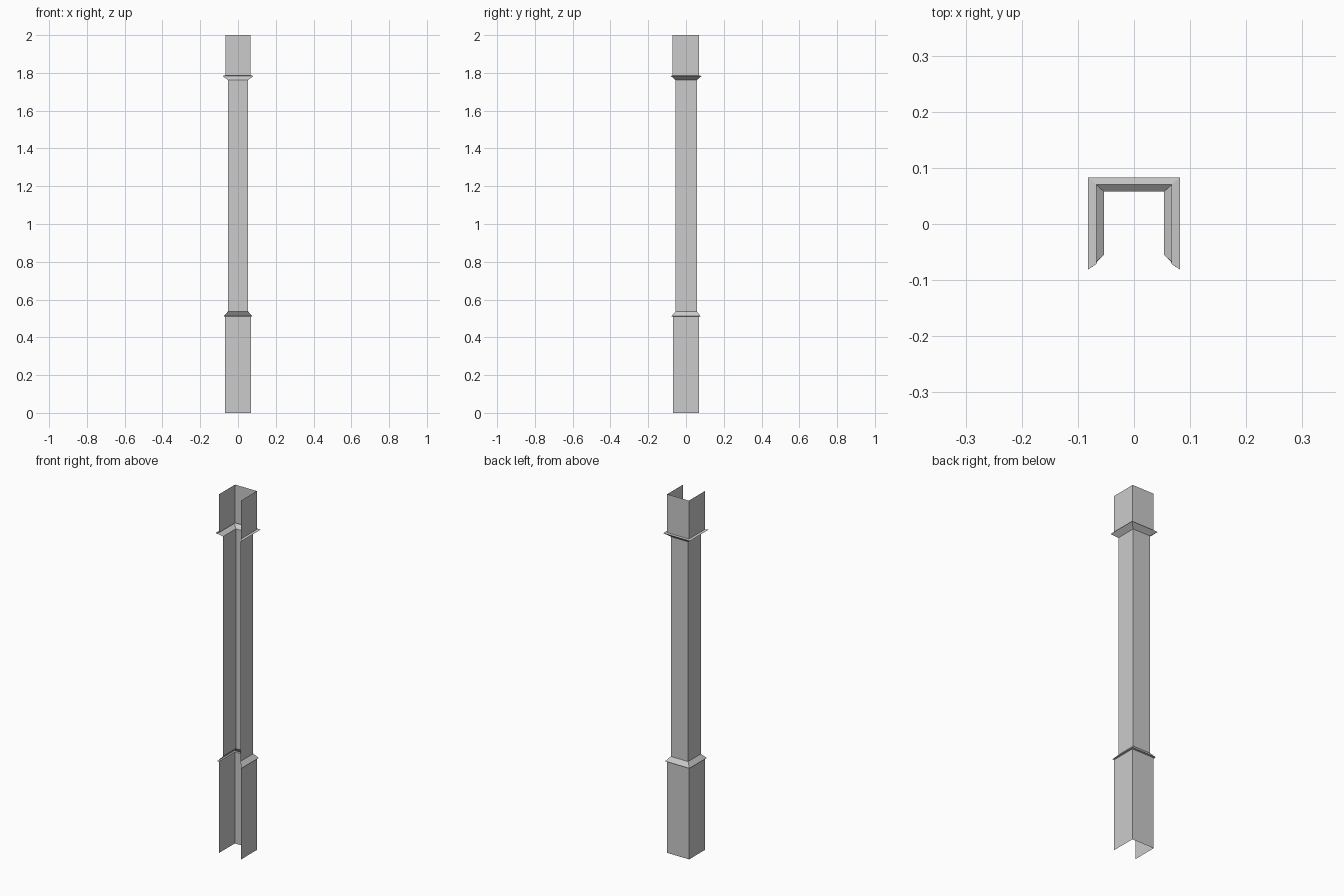
import bpy, bmesh

if "Cube" in bpy.data.objects:
    bpy.data.objects.remove(bpy.data.objects["Cube"])


def channel(name, rings):
    """Open-fronted square sleeve: each ring is (z, half width x, front y, back y)."""
    bm = bmesh.new()
    rows = []
    for z, h, front, back in rings:
        pts = [(-h, front), (-h, back), (h, back), (h, front)]
        rows.append([bm.verts.new((x, y, z)) for x, y in pts])
    for lo, hi in zip(rows, rows[1:]):
        for i in range(3):
            # wound so that normals point outward
            bm.faces.new((lo[i + 1], lo[i], hi[i], hi[i + 1]))
    mesh = bpy.data.meshes.new(name)
    bm.to_mesh(mesh)
    bm.free()
    ob = bpy.data.objects.new(name, mesh)
    bpy.context.collection.objects.link(ob)
    return ob


# cross-sections: half width, front edge, back wall
base = (0.068, -0.070, 0.069)
shaft = (0.0535, -0.055, 0.0575)
low_lip = (0.075, -0.077, 0.077)
high_lip = (0.082, -0.081, 0.083)
head = (0.067, -0.071, 0.070)

# plain lower block
channel("base_block", [(0, *base), (0.51, *base)])
# lower moulding: ledge out, then slope in to the shaft
channel("lower_moulding", [(0.51, *base), (0.512, *low_lip), (0.537, *shaft)])
# long narrow shaft
channel("shaft", [(0.537, *shaft), (1.762, *shaft)])
# upper moulding: slope out, then ledge back in
channel("upper_moulding", [(1.762, *shaft), (1.784, *high_lip), (1.786, *head)])
# plain upper block
channel("head_block", [(1.786, *head), (2.0, *head)])
